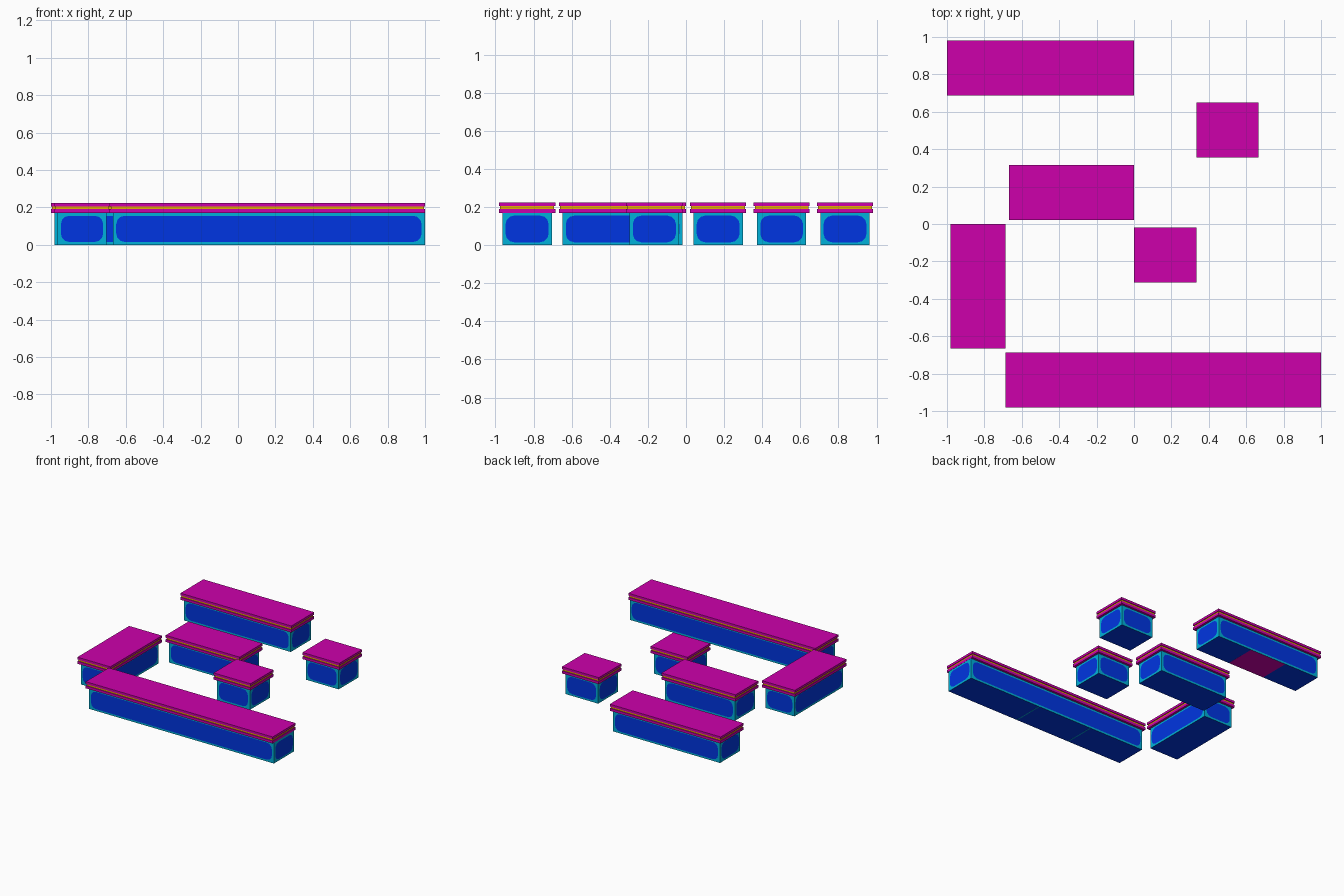
import bpy, bmesh, math
from mathutils import Vector

if "Cube" in bpy.data.objects:
    bpy.data.objects.remove(bpy.data.objects["Cube"])


def mat(name, rgb):
    m = bpy.data.materials.new(name)
    m.diffuse_color = (*rgb, 1)
    m.use_nodes = True
    m.node_tree.nodes["Principled BSDF"].inputs["Base Color"].default_value = m.diffuse_color
    return m


MAGENTA = mat("magenta", (0.61, 0.0, 0.41))
BLUE = mat("blue", (0.0, 0.036, 0.76))
TEAL = mat("teal", (0.0, 0.44, 0.70))
GOLD = mat("gold", (0.85, 0.45, 0.0))

BASE_TOP, CAP_TOP = 0.17, 0.224
GROOVE_LOW, GROOVE_HIGH, GROOVE_DEPTH = 0.191, 0.205, 0.006
LIFT = 0.0015


def finish(bm, name, mats):
    me = bpy.data.meshes.new(name)
    bm.to_mesh(me)
    bm.free()
    for m in mats:
        me.materials.append(m)
    ob = bpy.data.objects.new(name, me)
    bpy.context.collection.objects.link(ob)
    return ob


def box(x0, x1, y0, y1, z0, z1):
    bm = bmesh.new()
    bmesh.ops.create_cube(bm, size=1)
    for v in bm.verts:
        v.co = ((x0 + x1) / 2 + v.co.x * (x1 - x0),
                (y0 + y1) / 2 + v.co.y * (y1 - y0),
                (z0 + z1) / 2 + v.co.z * (z1 - z0))
    return bm


def cap(name, x0, x1, y0, y1):
    # lid made of two plates with a recessed gold strip between them
    d = GROOVE_DEPTH
    finish(box(x0, x1, y0, y1, BASE_TOP, GROOVE_LOW), name + "_lower", [MAGENTA])
    finish(box(x0 + d, x1 - d, y0 + d, y1 - d, GROOVE_LOW, GROOVE_HIGH),
           name + "_strip", [GOLD])
    finish(box(x0, x1, y0, y1, GROOVE_HIGH, CAP_TOP), name + "_upper", [MAGENTA])


def base(name, x0, x1, y0, y1):
    # block with blue underside and a rounded blue panel on every side
    bm = box(x0, x1, y0, y1, 0, BASE_TOP)
    for f in bm.faces:
        if f.normal.z < -0.5:
            f.material_index = 1
    centre = Vector(((x0 + x1) / 2, (y0 + y1) / 2, 0.085))
    r = 0.045
    for nx, ny in ((1, 0), (-1, 0), (0, 1), (0, -1)):
        n = Vector((nx, ny, 0))
        u = Vector((0, 0, 1)).cross(n)
        depth = (x1 - x0) / 2 if nx else (y1 - y0) / 2
        half = ((y1 - y0) if nx else (x1 - x0)) / 2 - 0.017
        verts = []
        for q, (su, sv) in enumerate(((1, 1), (-1, 1), (-1, -1), (1, -1))):
            for k in range(4):
                a = math.radians(q * 90 + k * 30)
                p = (centre + n * (depth + LIFT)
                     + u * (su * (half - r) + r * math.cos(a))
                     + Vector((0, 0, sv * (0.07 - r) + r * math.sin(a))))
                verts.append(bm.verts.new(p))
        bm.faces.new(verts).material_index = 1
    finish(bm, name, [TEAL, BLUE])


# lid footprints: x0, x1, y0, y1
blocks = {
    "back_block": (-1.0, 0.0, 0.687, 0.982),
    "right_block": (0.333, 0.665, 0.355, 0.649),
    "middle_block": (-0.667, 0.0, 0.021, 0.316),
    "left_block": (-0.982, -0.686, -0.666, 0.0),
    "centre_block": (0.0, 0.333, -0.314, -0.018),
    "front_block": (-0.686, 1.0, -0.982, -0.686),
}
OVER = 0.018
for name, (x0, x1, y0, y1) in blocks.items():
    cap(name + "_lid", x0, x1, y0, y1)
    # the front block runs flush with its lid at the right end
    right = x1 - LIFT if name == "front_block" else x1 - OVER
    base(name + "_base", x0 + OVER, right, y0 + OVER, y1 - OVER)

# magenta patch under the back block
finish(box(-0.667, -0.333, 0.706, 0.963, -0.0005, 0.001), "underside_patch", [MAGENTA])

# thin teal seams under the front block
for i, x in enumerate((0.333, -0.167)):
    finish(box(x - 0.004, x + 0.004, -0.963, -0.705, -0.0005, 0.001),
           f"underside_seam_{i + 1}", [TEAL])
